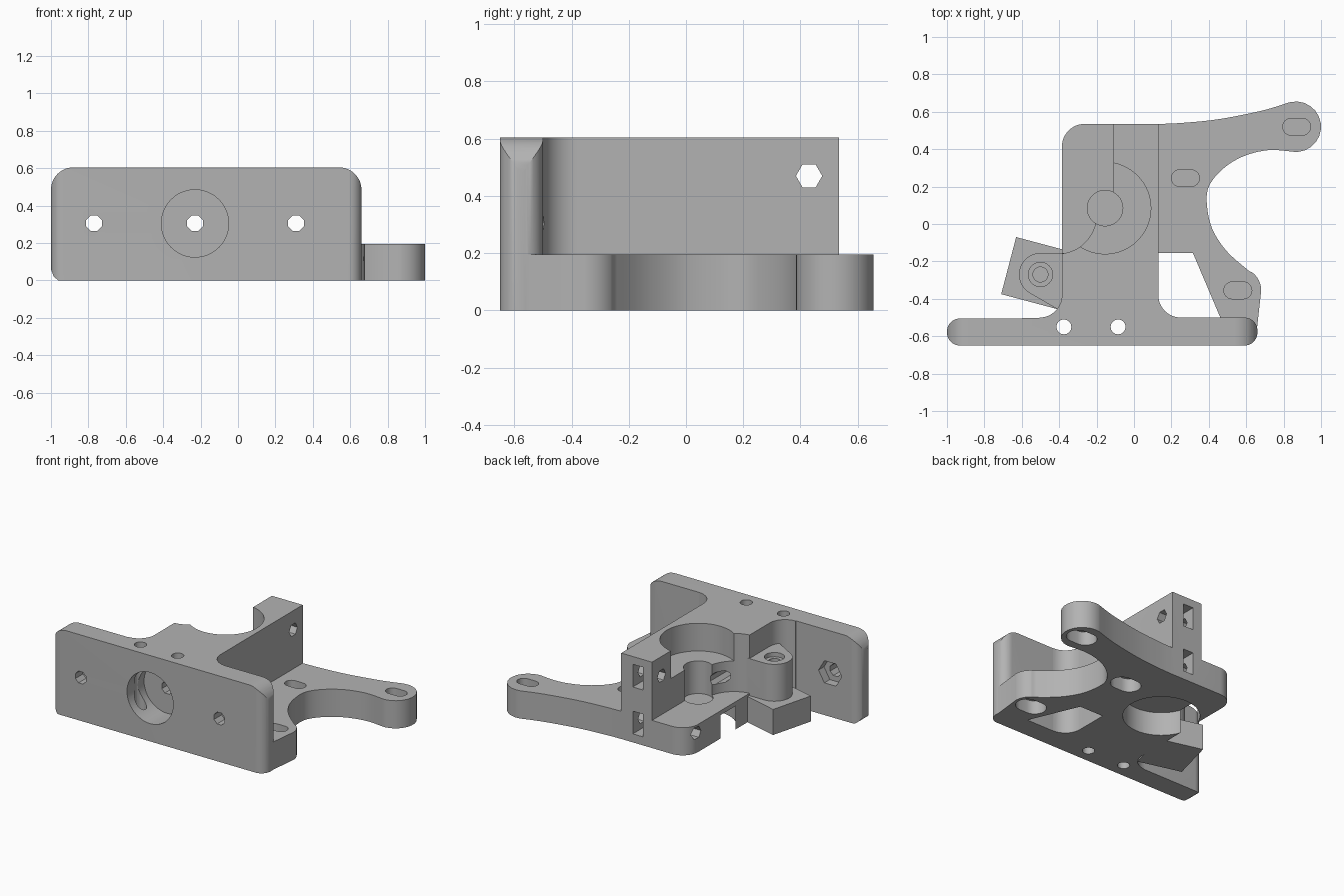
import bpy, bmesh, math

cube = bpy.data.objects.get("Cube")
if cube:
    bpy.data.objects.remove(cube, do_unlink=True)

grey = bpy.data.materials.new("plain_grey")
grey.use_nodes = True
grey.diffuse_color = (0.45, 0.45, 0.45, 1)
grey.node_tree.nodes["Principled BSDF"].inputs["Base Color"].default_value = (0.45, 0.45, 0.45, 1)

TOP, FLOOR, MID = 0.605, 0.195, 0.305


def arc(cx, cy, r, a0, a1, n=12):
    angles = [math.radians(a0 + (a1 - a0) * i / n) for i in range(n + 1)]
    return [(cx + r * math.cos(a), cy + r * math.sin(a)) for a in angles]


def disc(cx, cy, r, n=48, turn=0):
    return arc(cx, cy, r, turn, turn + 360, n)[:-1]


def rect(x0, y0, x1, y1):
    return [(x0, y0), (x1, y0), (x1, y1), (x0, y1)]


def slot(cx, cy, half, r):
    return arc(cx + half, cy, r, -90, 90) + arc(cx - half, cy, r, 90, 270)


def smooth_path(pts, n=5):
    """Catmull-Rom curve through the points."""
    p = [pts[0]] + pts + [pts[-1]]
    out = []
    for a, b, c, d in zip(p, p[1:], p[2:], p[3:]):
        for i in range(n):
            t = i / n
            out.append(tuple(
                0.5 * (2 * b[k] + (c[k] - a[k]) * t
                       + (2 * a[k] - 5 * b[k] + 4 * c[k] - d[k]) * t * t
                       + (3 * b[k] - a[k] - 3 * c[k] + d[k]) * t ** 3) for k in (0, 1)))
    return out + [pts[-1]]


def prism(name, pts, h0, h1, axis="z"):
    """Extrude a profile along an axis."""
    place = {"z": lambda a, b, h: (a, b, h),
             "y": lambda a, b, h: (a, h, b),
             "x": lambda a, b, h: (h, a, b)}[axis]
    bm = bmesh.new()
    low = [bm.verts.new(place(a, b, h0)) for a, b in pts]
    high = [bm.verts.new(place(a, b, h1)) for a, b in pts]
    bm.faces.new(low)
    bm.faces.new(high)
    for i in range(len(pts)):
        j = (i + 1) % len(pts)
        bm.faces.new((low[i], low[j], high[j], high[i]))
    bmesh.ops.remove_doubles(bm, verts=bm.verts, dist=1e-5)
    bmesh.ops.recalc_face_normals(bm, faces=bm.faces)
    mesh = bpy.data.meshes.new(name)
    bm.to_mesh(mesh)
    bm.free()
    mesh.materials.append(grey)
    obj = bpy.data.objects.new(name, mesh)
    bpy.context.collection.objects.link(obj)
    return obj


def combine(target, tool, operation):
    """Apply a boolean and discard the tool."""
    mod = target.modifiers.new(operation, "BOOLEAN")
    mod.operation, mod.object, mod.solver = operation, tool, "EXACT"
    bpy.context.view_layer.objects.active = target
    bpy.ops.object.modifier_apply(modifier=mod.name)
    bpy.data.objects.remove(tool, do_unlink=True)


# Base with curved arms
inner_curve = smooth_path([(0.62, -0.255), (0.5, -0.15), (0.42, -0.03), (0.39, 0.1), (0.4, 0.2),
                           (0.47, 0.29), (0.58, 0.36), (0.72, 0.395), (0.865, 0.385)])
outer_curve = smooth_path([(0.83, 0.65), (0.68, 0.605), (0.45, 0.56), (0.25, 0.54), (0.13, 0.535)])
base = ([(-0.2, -0.58), (0.655, -0.58)] + arc(0.56, -0.355, 0.12, 0, 55)
        + inner_curve + arc(0.865, 0.52, 0.135, -85, 102) + outer_curve + [(-0.2, 0.5)])
bracket = prism("extruder_bracket", base, 0, FLOOR)
window = [(0.1, -0.155), (0.315, -0.155), (0.47, -0.52), (0.1, -0.52)]
combine(bracket, prism("window", window, -0.1, 0.3), "DIFFERENCE")

# Front plate with rounded ends and corners
ends = (arc(-0.93, -0.575, 0.07, 90, 180) + arc(-0.93, -0.58, 0.07, 180, 270)
        + arc(0.59, -0.58, 0.07, 270, 360) + arc(0.59, -0.57, 0.07, 0, 90))
corners = ([(-0.96, 0), (0.66, 0)] + arc(0.54, TOP - 0.12, 0.12, 0, 90)
           + arc(-0.88, TOP - 0.12, 0.12, 90, 180) + [(-1, 0.06), (-0.985, 0.02)])
plate = prism("front_plate", ends, -0.1, 0.7)
combine(plate, prism("plate_corners", corners, -0.8, -0.3, "y"), "INTERSECT")

# Main block, filleted into the plate
block = ([(-0.505, -0.53), (0.25, -0.53)] + arc(0.25, -0.38, 0.12, 270, 180)
         + [(0.13, 0.535)] + arc(-0.265, 0.415, 0.12, 90, 180)
         + arc(-0.505, -0.38, 0.12, 0, -90))

# Pivot column on its tilted foot
column = (arc(-0.5, -0.27, 0.115, 90, 240, 24)
          + [(-0.41, -0.455), (-0.3, -0.455), (-0.3, -0.155)])
foot = [(-0.63, -0.07), (-0.71, -0.375), (-0.41, -0.455), (-0.33, -0.15)]

main_block = prism("main_block", block, 0, TOP)
# Idler clearance and open back corner
for pts, z0 in ((rect(-0.6, 0.085, -0.11, 0.8), FLOOR),
                (disc(-0.41, 0.05, 0.21), FLOOR)):
    combine(main_block, prism("clearance", pts, z0, 0.8), "DIFFERENCE")

for part in (plate, main_block, prism("pivot_foot", foot, 0, 0.18),
             prism("pivot_column", column, 0.1, 0.44)):
    combine(bracket, part, "UNION")

cuts = [
    # Bearing seats and shaft hole
    (disc(-0.155, 0.085, 0.245, 64), 0.41, 0.8, "z"),
    (disc(-0.155, 0.085, 0.245, 64), -0.1, 0.165, "z"),
    (disc(-0.155, 0.085, 0.095), 0.18, 0.7, "z"),
    # Pivot column screw hole
    (disc(-0.5, -0.27, 0.065, 24), 0.41, 0.7, "z"),
    (disc(-0.5, -0.27, 0.04, 24), 0.22, 0.7, "z"),
    # Front seat and feed channel
    (disc(-0.23, MID, 0.18), -0.8, -0.46, "y"),
    (disc(-0.23, MID, 0.045, 8, 22.5), -0.8, 0.3, "y"),
]
# Plate screw holes with hexagonal nut traps
for x in (-0.77, 0.31):
    cuts.append((disc(x, MID, 0.045, 8, 22.5), -0.8, -0.3, "y"))
    cuts.append((disc(x, MID, 0.09, 6), -0.565, -0.4, "y"))
# Vertical pin holes
for x in (-0.375, -0.085):
    cuts.append((disc(x, -0.55, 0.04, 16), -0.1, 0.8, "z"))
# Clamp bolt holes and nut slots
for z, x_end in ((0.14, 0.1), (0.47, 0.3)):
    cuts.append((disc(0.43, z, 0.046, 6), -0.6, x_end, "x"))
    cuts.append((rect(-0.04, z - 0.08, 0.04, z + 0.08), 0.36, 0.7, "y"))
# Mounting slots, wider underneath
for x, y in ((0.87, 0.52), (0.275, 0.245), (0.555, -0.355)):
    cuts.append((slot(x, y, 0.03, 0.045), 0.11, 0.4, "z"))
    cuts.append((slot(x, y, 0.03, 0.075), -0.1, 0.095, "z"))

for pts, h0, h1, axis in cuts:
    combine(bracket, prism("cutter", pts, h0, h1, axis), "DIFFERENCE")

bpy.ops.object.select_all(action="DESELECT")
bracket.select_set(True)
bpy.context.view_layer.objects.active = bracket
bpy.ops.object.shade_smooth_by_angle(angle=math.radians(30))
